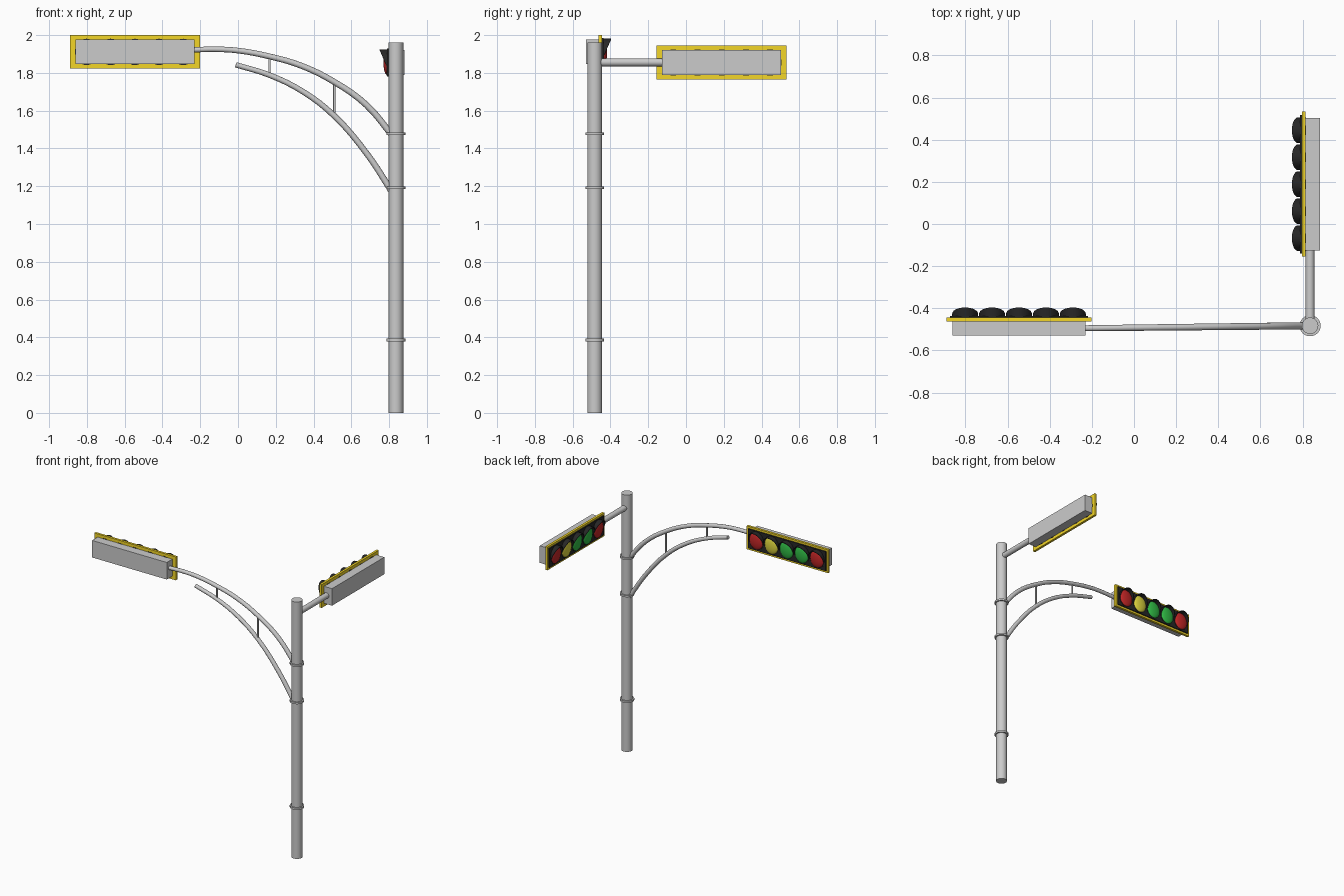
import bpy, bmesh, math
from mathutils import Matrix, Vector

if "Cube" in bpy.data.objects:
    bpy.data.objects.remove(bpy.data.objects["Cube"])

PX, PY = 0.836, -0.483


def mat(name, rgb):
    m = bpy.data.materials.new(name)
    m.diffuse_color = (*rgb, 1)
    m.use_nodes = True
    m.node_tree.nodes["Principled BSDF"].inputs["Base Color"].default_value = m.diffuse_color
    return m


GOLD = mat("gold", (0.9, 0.67, 0.02))
BLACK = mat("black", (0.02, 0.02, 0.02))
RED = mat("red", (0.55, 0.02, 0.02))
AMBER = mat("amber", (0.75, 0.68, 0.05))
GREEN = mat("green", (0.03, 0.5, 0.06))


def finish(name, bm, material=None, smooth=False, matrix=None):
    bmesh.ops.recalc_face_normals(bm, faces=bm.faces)
    me = bpy.data.meshes.new(name)
    bm.to_mesh(me)
    bm.free()
    ob = bpy.data.objects.new(name, me)
    bpy.context.collection.objects.link(ob)
    if matrix:
        ob.matrix_world = matrix
    if material:
        me.materials.append(material)
    if smooth:
        bpy.ops.object.select_all(action='DESELECT')
        ob.select_set(True)
        bpy.context.view_layer.objects.active = ob
        bpy.ops.object.shade_smooth_by_angle(angle=math.radians(40))
    return ob


def box(name, lo, hi, material, matrix):
    bm = bmesh.new()
    lo, hi = Vector(lo), Vector(hi)
    bmesh.ops.create_cube(bm, size=1, matrix=Matrix.Translation((lo + hi) / 2) @ Matrix.Diagonal((*(hi - lo), 1)))
    return finish(name, bm, material, False, matrix)


def rod(name, a, b, r, segs=32):
    a, b = Vector(a), Vector(b)
    d = b - a
    m = Matrix.Translation((a + b) / 2) @ d.to_track_quat('Z', 'Y').to_matrix().to_4x4()
    bm = bmesh.new()
    bmesh.ops.create_cone(bm, cap_ends=True, segments=segs, radius1=r, radius2=r, depth=d.length, matrix=m)
    return finish(name, bm, None, True)


def arm_y(x):
    return PY - 0.012 * (PX - x) / 1.07


def curved_arm(name, pts, r0, r1):
    cu = bpy.data.curves.new(name, 'CURVE')
    cu.dimensions = '3D'
    cu.bevel_depth = 1
    cu.bevel_resolution = 4
    cu.resolution_u = 4
    cu.use_fill_caps = True
    sp = cu.splines.new('BEZIER')
    sp.bezier_points.add(len(pts) - 1)
    for i, (p, (x, z)) in enumerate(zip(sp.bezier_points, pts)):
        p.co = (x, arm_y(x), z)
        p.handle_left_type = p.handle_right_type = 'AUTO'
        p.radius = r0 + (r1 - r0) * i / (len(pts) - 1)
    ob = bpy.data.objects.new(name, cu)
    bpy.context.collection.objects.link(ob)
    bpy.ops.object.select_all(action='DESELECT')
    ob.select_set(True)
    bpy.context.view_layer.objects.active = ob
    bpy.ops.object.convert(target='MESH')
    bpy.ops.object.shade_smooth_by_angle(angle=math.radians(40))


# Pole with collars
rod("pole", (PX, PY, 0), (PX, PY, 1.96), 0.039)
for i, z in enumerate((0.386, 1.192, 1.477)):
    rod(f"collar_{i + 1}", (PX, PY, z - 0.007), (PX, PY, z + 0.007), 0.05)

# Curved double arm with struts
curved_arm("upper_arm", [(0.82, 1.465), (0.68, 1.63), (0.51, 1.752), (0.335, 1.838), (0.167, 1.887),
                         (0.0, 1.918), (-0.12, 1.925), (-0.24, 1.922)], 0.017, 0.014)
curved_arm("lower_arm", [(0.82, 1.16), (0.79, 1.21), (0.68, 1.375), (0.51, 1.572), (0.345, 1.70),
                         (0.167, 1.788), (-0.012, 1.843)], 0.017, 0.014)
for i, (x, z0, z1) in enumerate(((0.167, 1.79, 1.885), (0.51, 1.575, 1.75))):
    rod(f"strut_{i + 1}", (x, arm_y(x), z0), (x, arm_y(x), z1), 0.006, 12)

# Straight side arm
rod("side_arm", (PX, PY, 1.856), (PX, -0.12, 1.856), 0.021)

RX, RZ = 0.061, 0.07


def visor(name, matrix):
    # Hood: half tube cut by a slanted plane, longest at the top
    bm = bmesh.new()
    rows = []
    n = 24
    for i in range(n + 1):
        a = math.radians(-15 + 210 * i / n)
        c, s = math.cos(a), math.sin(a)
        tip = 0.0185 + max(0.001, 0.009 + 0.029 * s)
        rows.append([bm.verts.new((k * RX * c, y, k * RZ * s))
                     for k, y in ((1, 0.012), (1, tip), (0.94, tip), (0.94, 0.012))])
    for p, q in zip(rows, rows[1:]):
        for j in range(4):
            k = (j + 1) % 4
            bm.faces.new((p[j], p[k], q[k], q[j]))
    bm.faces.new(rows[0])
    bm.faces.new(rows[-1])
    finish(name, bm, BLACK, True, matrix)


def signal(tag, matrix):
    # Local +Y is the lit side
    box(tag + "_housing", (-0.315, -0.076, -0.065), (0.315, -0.005, 0.065), None, matrix)
    box(tag + "_frame", (-0.344, -0.009, -0.089), (0.344, 0.009, 0.089), GOLD, matrix)
    box(tag + "_panel", (-0.328, 0, -0.074), (0.328, 0.017, 0.074), BLACK, matrix)
    for i, col in enumerate((RED, AMBER, GREEN, GREEN, RED)):
        m = matrix @ Matrix.Translation(((2 - i) * 0.128, 0, 0))
        # Lamp socket, passing through the frame
        bm = bmesh.new()
        bmesh.ops.create_cone(bm, cap_ends=True, segments=32, radius1=1, radius2=1, depth=1,
                              matrix=Matrix.Translation((0, 0.004, 0)) @ Matrix.Diagonal((RX, 0.029, RZ, 1))
                              @ Matrix.Rotation(math.pi / 2, 4, 'X'))
        finish(f"{tag}_socket_{i + 1}", bm, BLACK, True, m)
        # Domed lens
        bm = bmesh.new()
        bmesh.ops.create_uvsphere(bm, u_segments=32, v_segments=16, radius=1,
                                  matrix=Matrix.Translation((0, 0.018, 0))
                                  @ Matrix.Diagonal((RX * 0.93, 0.018, RZ * 0.93, 1))
                                  @ Matrix.Rotation(math.pi / 2, 4, 'X'))
        bmesh.ops.bisect_plane(bm, geom=bm.verts[:] + bm.edges[:] + bm.faces[:], plane_co=(0, 0.017, 0),
                               plane_no=(0, 1, 0), clear_inner=True)
        finish(f"{tag}_lens_{i + 1}", bm, col, True, m)
        visor(f"{tag}_visor_{i + 1}", m)


# Two signal heads
signal("arm_signal", Matrix.Translation((-0.546, -0.453, 1.911)))
signal("side_signal", Matrix.Translation((0.806, 0.189, 1.855)) @ Matrix.Rotation(math.pi / 2, 4, 'Z'))
